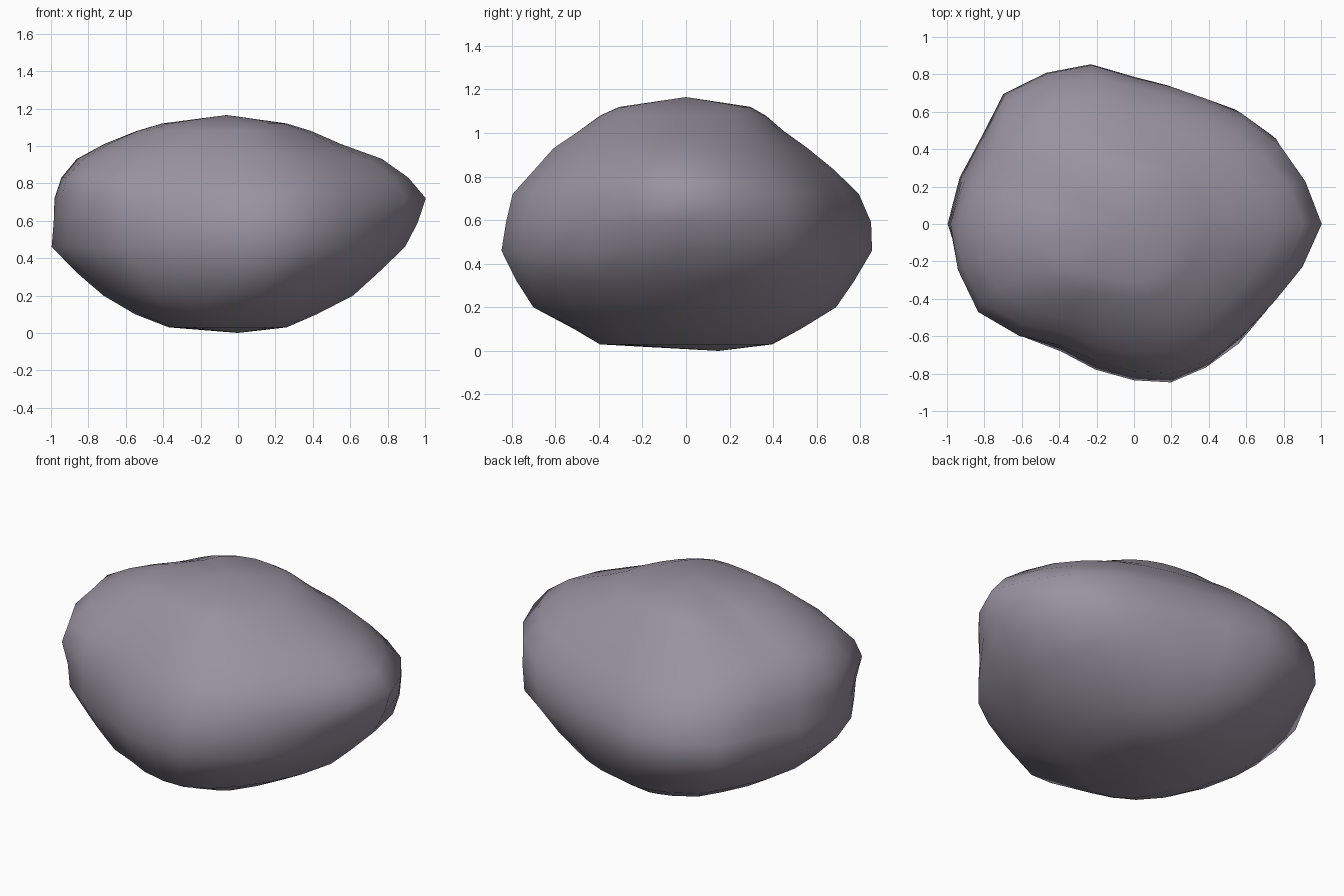
import bpy
import bmesh
from math import cos, sin, pi, hypot, exp, radians

cube = bpy.data.objects.get("Cube")
if cube:
    bpy.data.objects.remove(cube, do_unlink=True)

# Plan outline: distance from the centre at even angles, counter-clockwise from +x
PLAN = [1.0, .93, .87, .82, .78, .77, .79, .89, .94, .99, .94, .965,
        1.0, .965, .94, .865, .785, .8, .83, .87, .865, .85, .865, .93]
PLAN_DEPTH = .855

# Height, then the reach of the stone toward -x, +x, -y and +y at that height
LEVELS = [
    (.03, .37, .26, .40, .40),
    (.10, .55, .42, .54, .53),
    (.20, .72, .61, .72, .69),
    (.32, .86, .73, .79, .77),
    (.46, 1.0, .87, .86, .85),
    (.59, .985, .95, .84, .845),
    (.72, .97, 1.0, .81, .79),
    (.83, .93, .91, .71, .68),
    (.93, .86, .77, .62, .56),
    (1.01, .73, .55, .50, .45),
    (1.08, .56, .39, .40, .37),
    (1.12, .42, .26, .31, .30),
]
BOTTOM_TIP = (0, .15, 0)
TOP_TIP = (-.06, 0, 1.165)

# Corners and hollows: direction in degrees, height, push outward, vertical spread
BULGES = [
    (207, .80, .07, .14),
    (212, .46, -.03, .12),
    (28, .43, .09, .2),
    (35, .72, .02, .1),
    (326, .41, .07, .15),
    (155, 1.06, -.08, .1),
    (222, 1.08, .04, .08),
    (285, .07, -.05, .09),
    (238, .05, .05, .07),
]
BULGE_ANGLE = radians(22)


def make_material(name, colour):
    """Flat, matt material in one colour."""
    material = bpy.data.materials.new(name)
    material.use_nodes = True
    material.diffuse_color = colour
    shader = material.node_tree.nodes["Principled BSDF"]
    shader.inputs["Base Color"].default_value = colour
    shader.inputs["Roughness"].default_value = .9
    return material


def bulge_at(angle, height):
    """Total outward push of the corners and hollows at one point."""
    push = 0
    for direction, centre, amount, spread in BULGES:
        turn = (angle - radians(direction) + pi) % (2 * pi) - pi
        rise = height - centre
        push += amount * exp(-(turn / BULGE_ANGLE) ** 2 - (rise / spread) ** 2)
    return push


def ring_points(level):
    """Plan outline stretched to one level, rounder near the top and bottom."""
    height, left, right, front, back = level
    middle = (LEVELS[0][0] + LEVELS[-1][0]) / 2
    roundness = .6 * (abs(height - middle) / middle) ** 2
    points = []
    for index, radius in enumerate(PLAN):
        angle = 2 * pi * index / len(PLAN)
        unit_x = radius * cos(angle)
        unit_y = radius * sin(angle) / PLAN_DEPTH
        # Blend toward an even oval
        length = hypot(unit_x, unit_y)
        factor = 1 + roundness * (1 / length - 1)
        unit_x *= factor
        unit_y *= factor
        push = bulge_at(angle, height)
        x = unit_x * (right if unit_x > 0 else left) + push * cos(angle)
        y = unit_y * (back if unit_y > 0 else front) + push * sin(angle)
        points.append((x, y, height))
    return points


def build_boulder():
    """Loft the rings and close both ends with a fan."""
    bm = bmesh.new()
    rings = [[bm.verts.new(p) for p in ring_points(level)] for level in LEVELS]
    bottom = bm.verts.new(BOTTOM_TIP)
    top = bm.verts.new(TOP_TIP)
    count = len(PLAN)
    for i in range(count):
        j = (i + 1) % count
        for lower, upper in zip(rings, rings[1:]):
            bm.faces.new((lower[i], lower[j], upper[j], upper[i]))
        bm.faces.new((bottom, rings[0][j], rings[0][i]))
        bm.faces.new((top, rings[-1][i], rings[-1][j]))
    bmesh.ops.recalc_face_normals(bm, faces=bm.faces)
    for face in bm.faces:
        face.smooth = True
    mesh = bpy.data.meshes.new("boulder")
    bm.to_mesh(mesh)
    bm.free()
    boulder = bpy.data.objects.new("boulder", mesh)
    bpy.context.collection.objects.link(boulder)
    return boulder


# Boulder
boulder = build_boulder()
boulder.data.materials.append(make_material("grey stone", (.31, .29, .35, 1)))
